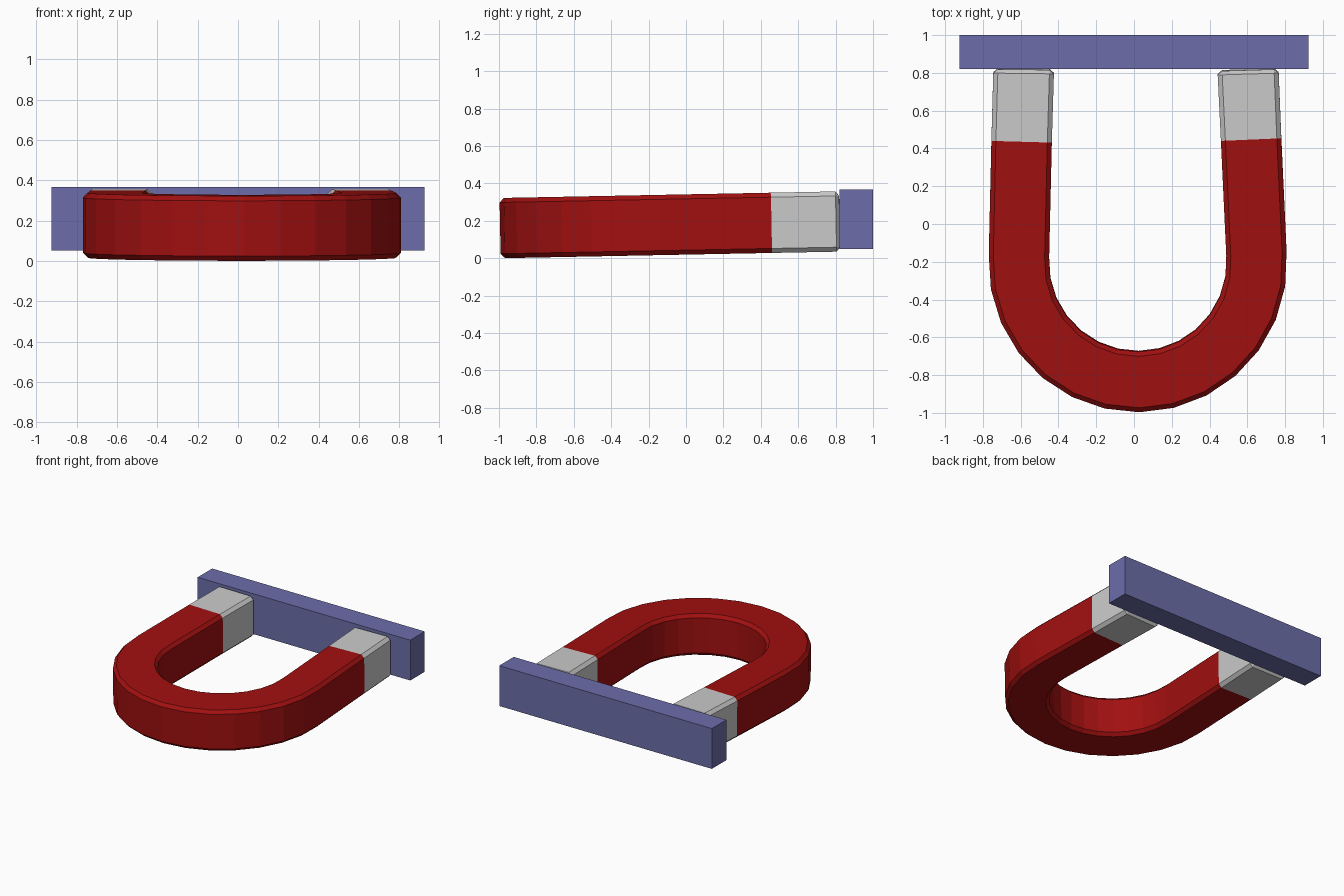
import bpy, bmesh, math
from mathutils import Vector

if "Cube" in bpy.data.objects:
    bpy.data.objects.remove(bpy.data.objects["Cube"])

HEIGHT, BEVEL, TILT = 0.322, 0.024, 0.0195


def material(name, rgb):
    m = bpy.data.materials.new(name)
    m.diffuse_color = (*rgb, 1)
    m.use_nodes = True
    m.node_tree.nodes["Principled BSDF"].inputs["Base Color"].default_value = m.diffuse_color
    return m


def finish(bm, name, mat=None):
    bmesh.ops.remove_doubles(bm, verts=bm.verts, dist=1e-5)
    bmesh.ops.recalc_face_normals(bm, faces=bm.faces)
    mesh = bpy.data.meshes.new(name)
    bm.to_mesh(mesh)
    bm.free()
    obj = bpy.data.objects.new(name, mesh)
    bpy.context.collection.objects.link(obj)
    if mat:
        mesh.materials.append(mat)
    return obj


def section(outer, inner, end=False):
    """Chamfered rectangle between two plan points, tilted up to the back."""
    b, h = BEVEL, HEIGHT
    o, i = Vector(outer), Vector(inner)
    u = (o - i).normalized() * b
    e = b if end else 0              # an end section shrinks by the bevel
    side_o, side_i = (o - u, i + u) if end else (o, i)
    ring = [(side_o, b), (side_o, h - b), (o - u, h - e), (i + u, h - e),
            (side_i, h - b), (side_i, b), (i + u, e), (o - u, e)]
    return [(p.x, p.y - TILT * (z - h / 2), z + TILT * (p.y + 0.995))
            for p, z in ring]


def loft(name, sections, mat=None, cap_end=False):
    bm = bmesh.new()
    rings = [[bm.verts.new(p) for p in s] for s in sections]
    for a, b in zip(rings, rings[1:]):
        for k in range(8):
            n = (k + 1) % 8
            bm.faces.new((a[k], a[n], b[n], b[k]))
    if cap_end:
        bm.faces.new(rings[-1])
    return finish(bm, name, mat)


# Where the red ends, and where each pole ends: (outer, inner) plan points
left_joint = ((-0.755, 0.443), (-0.435, 0.434))
right_joint = ((0.78, 0.457), (0.46, 0.443))
left_tip = ((-0.745, 0.822), (-0.424, 0.818))
right_tip = ((0.766, 0.822), (0.443, 0.812))

# Red horseshoe body: faceted arc plus two straight legs
bend = []
for k in range(-7, 8):
    a = math.radians(13.4 * k + 0.6)
    bend.append([(0.02 + r * math.sin(a), -0.204 - r * math.cos(a))
                 for r in (0.79, 0.47)])
loft("magnet_body",
     [section(*s) for s in [left_joint] + bend + [right_joint]],
     material("red", (0.36, 0.005, 0.005)))

# Bare metal pole tips
for side, joint, tip in (("left", left_joint, left_tip),
                         ("right", right_joint, right_tip)):
    before = [(x, y - 0.02) for x, y in tip]
    loft(side + "_pole", [section(*joint), section(*before),
                          section(*tip, end=True)], cap_end=True)

# Keeper bar across the poles
bm = bmesh.new()
bmesh.ops.create_cube(bm, size=1)
for v in bm.verts:
    v.co = (v.co.x * 1.85, v.co.y * 0.18 + 0.91, v.co.z * 0.317 + 0.209)
finish(bm, "keeper_bar", material("blue", (0.15, 0.155, 0.40)))
